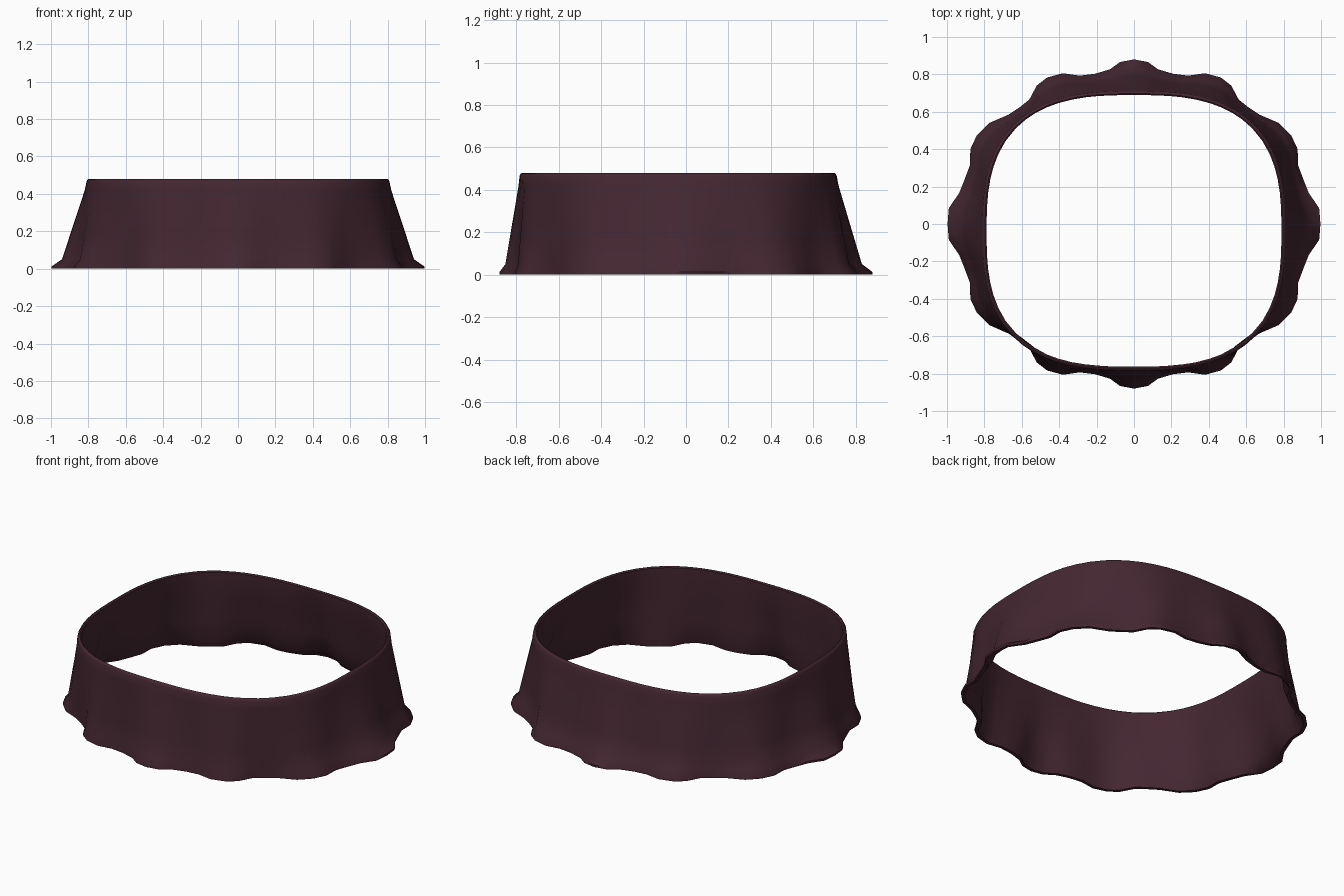
import bpy, bmesh, math

if "Cube" in bpy.data.objects:
    bpy.data.objects.remove(bpy.data.objects["Cube"])

# Hem outline for one quadrant: ruffled edge from the side round to the middle
HEM = [(.997, 0), (.99, .085), (.935, .165), (.905, .24), (.877, .315), (.875, .40),
       (.84, .475), (.775, .54), (.674, .583), (.61, .625), (.56, .665), (.52, .74),
       (.465, .783), (.38, .806), (.29, .793), (.21, .803), (.128, .827),
       (.075, .866), (0, .88)]


def full_outline(q):
    """Mirror a quadrant into a closed counter-clockwise loop."""
    half = q + [(-x, y) for x, y in reversed(q[:-1])]
    return half + [(x, -y) for x, y in reversed(half[1:-1])]


def waist_point(x, y):
    """Rounded-square opening, shifted slightly to the front."""
    a = math.atan2(y, x)
    c, s, n = math.cos(a), math.sin(a), 2.75
    r = (abs(c / .81) ** n + abs(s / .748) ** n) ** (-1 / n)
    return r * c, r * s - .037


hem = full_outline(HEM)
waist = [waist_point(x, y) for x, y in hem]

# Rings: height, blend from hem to waist, inward offset
RINGS = [(.0, 0, 0), (.012, 0, 0), (.05, .3, 0), (.17, .51, 0), (.30, .74, 0), (.42, .95, 0),
         (.465, 1, 0), (.477, 1, .006), (.48, 1, .014), (.474, 1, .022),
         (.42, .95, .024), (.30, .74, .022), (.17, .51, .022), (.05, .3, .022), (.0, 0, .02)]

bm = bmesh.new()
loops = []
for z, t, inset in RINGS:
    ring = []
    for (hx, hy), (wx, wy) in zip(hem, waist):
        x, y = hx + (wx - hx) * t, hy + (wy - hy) * t
        k = 1 - inset / math.hypot(x, y)
        ring.append(bm.verts.new((x * k, y * k, z)))
    loops.append(ring)

# Closed shell: outside, rim, inside and underside of the hem
count = len(hem)
for a, b in zip(loops, loops[1:] + loops[:1]):
    for i in range(count):
        j = (i + 1) % count
        bm.faces.new((a[i], a[j], b[j], b[i]))
bmesh.ops.recalc_face_normals(bm, faces=bm.faces)

mesh = bpy.data.meshes.new("ruffled_band")
bm.to_mesh(mesh)
bm.free()
band = bpy.data.objects.new("ruffled_band", mesh)
bpy.context.collection.objects.link(band)

# Dark plum cloth
cloth = bpy.data.materials.new("dark plum")
cloth.diffuse_color = (.058, .020, .031, 1)
cloth.use_nodes = True
cloth.node_tree.nodes["Principled BSDF"].inputs["Base Color"].default_value = cloth.diffuse_color
mesh.materials.append(cloth)

bpy.context.view_layer.objects.active = band
band.select_set(True)
bpy.ops.object.shade_smooth_by_angle(angle=math.radians(45))
